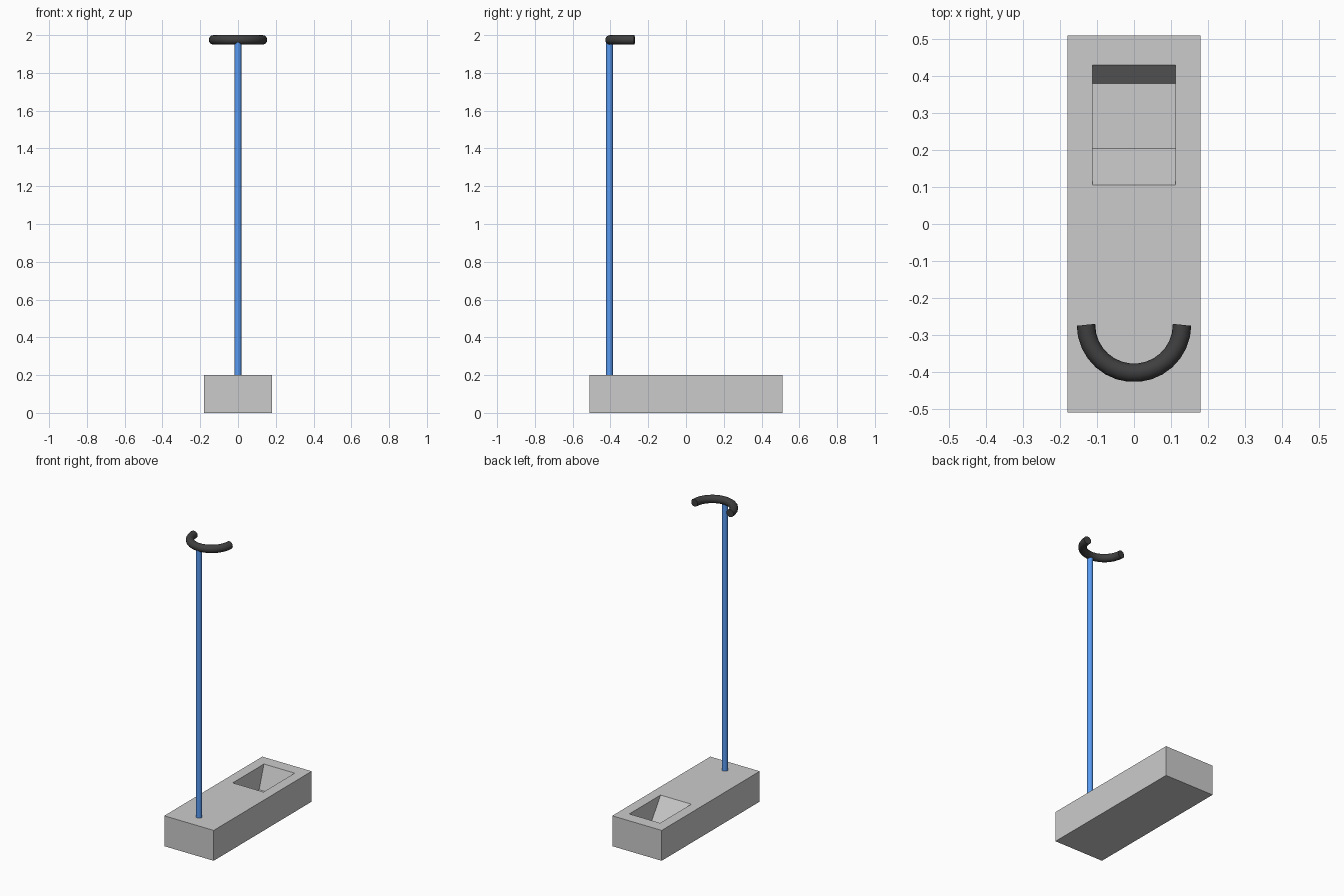
import bpy, bmesh, math

if "Cube" in bpy.data.objects:
    bpy.data.objects.remove(bpy.data.objects["Cube"])

BLUE = (0.1, 0.33, 0.9, 1)
BLACK = (0.05, 0.05, 0.05, 1)


def paint(obj, name, color):
    mat = bpy.data.materials.new(name)
    mat.diffuse_color = color
    mat.use_nodes = True
    mat.node_tree.nodes["Principled BSDF"].inputs["Base Color"].default_value = mat.diffuse_color
    obj.data.materials.append(mat)


def prism(name, profile, half_width):
    """Extrude a (y, z) profile along x, centred on x = 0."""
    bm = bmesh.new()
    face = bm.faces.new([bm.verts.new((-half_width, y, z)) for y, z in profile])
    new = bmesh.ops.extrude_face_region(bm, geom=[face])["geom"]
    verts = [v for v in new if isinstance(v, bmesh.types.BMVert)]
    bmesh.ops.translate(bm, verts=verts, vec=(2 * half_width, 0, 0))
    bmesh.ops.recalc_face_normals(bm, faces=bm.faces)
    mesh = bpy.data.meshes.new(name)
    bm.to_mesh(mesh)
    bm.free()
    obj = bpy.data.objects.new(name, mesh)
    bpy.context.collection.objects.link(obj)
    return obj


# Heavy block base with a slope-ended recess cut in the rear top
base = prism("base", [(-0.51, 0), (0.51, 0), (0.51, 0.2), (-0.51, 0.2)], 0.18)
floor, over = 0.05, 1 / 3  # walls continue a little above the top for a clean cut
cutter = prism("recess_cutter", [
    (0.205, floor), (0.38, floor),
    (0.43 + 0.05 * over, 0.25), (0.105 - 0.1 * over, 0.25)], 0.112)
cutter.hide_render = True
cut = base.modifiers.new("recess", "BOOLEAN")
cut.operation, cut.solver, cut.object = "DIFFERENCE", "EXACT", cutter
bpy.context.view_layer.objects.active = base
base.select_set(True)
bpy.ops.object.modifier_apply(modifier=cut.name)
bpy.data.objects.remove(cutter)

# Upright pole
bpy.ops.mesh.primitive_cylinder_add(vertices=32, radius=0.0175, depth=1.77,
                                    location=(0, -0.405, 1.075))
pole = bpy.context.object
pole.name = "pole"
bpy.ops.object.shade_smooth_by_angle()
paint(pole, "blue", BLUE)

# Half-ring holder on top, a round tube swept along a semicircle
curve = bpy.data.curves.new("holder_ring", "CURVE")
curve.dimensions = "3D"
curve.bevel_depth = 0.025
curve.bevel_resolution = 6
curve.use_fill_caps = True
segments, radius = 15, 0.13
path = curve.splines.new("POLY")
path.points.add(segments)
for i, p in enumerate(path.points):
    a = math.pi + math.pi * i / segments
    p.co = (radius * math.cos(a), -0.273 + radius * math.sin(a), 1.975, 1)
ring = bpy.data.objects.new("holder_ring", curve)
bpy.context.collection.objects.link(ring)
bpy.ops.object.select_all(action="DESELECT")
ring.select_set(True)
bpy.context.view_layer.objects.active = ring
bpy.ops.object.convert(target="MESH")
bpy.ops.object.shade_smooth_by_angle()
paint(bpy.context.object, "black", BLACK)
